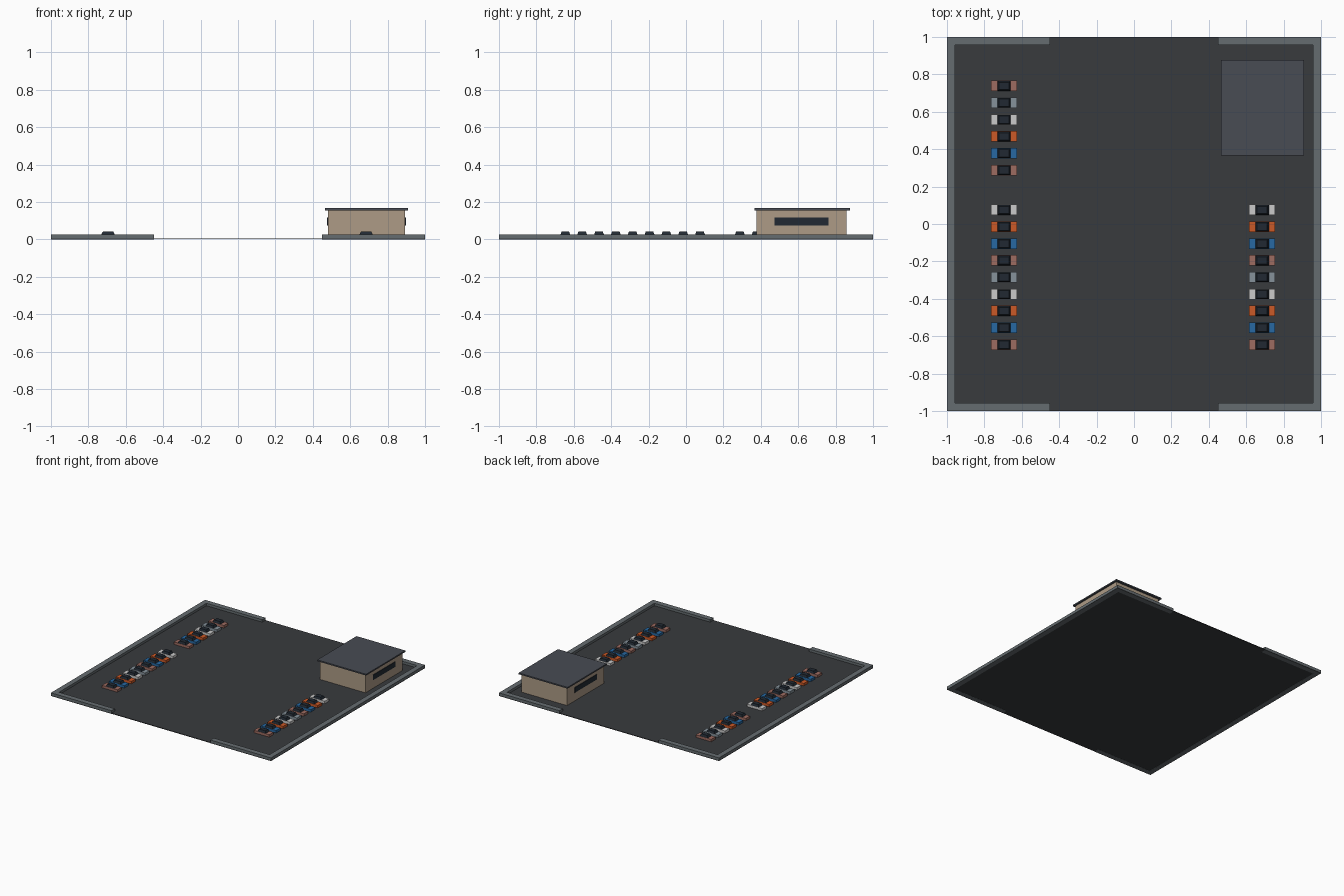
import bpy, bmesh

if "Cube" in bpy.data.objects:
    bpy.data.objects.remove(bpy.data.objects["Cube"])


def material(name, rgb):
    m = bpy.data.materials.new(name)
    m.diffuse_color = (*rgb, 1)
    m.use_nodes = True
    m.node_tree.nodes["Principled BSDF"].inputs["Base Color"].default_value = m.diffuse_color
    return m


ASPHALT = material("asphalt", (0.04, 0.043, 0.048))
CURB = material("curb_grey", (0.13, 0.15, 0.16))
TAN = material("tan_wall", (0.42, 0.33, 0.24))
ROOF = material("roof_grey", (0.065, 0.072, 0.088))
GLASS = material("dark_glass", (0.015, 0.022, 0.032))
PAINTS = [material("paint_" + n, c) for n, c in [
    ("brown", (0.34, 0.15, 0.12)), ("blue", (0.02, 0.14, 0.36)),
    ("orange", (0.60, 0.10, 0.02)), ("white", (0.65, 0.66, 0.66)),
    ("silver", (0.24, 0.29, 0.33))]]


def box(name, x, y, z, mat, taper=(1, 1), mirror=None):
    """Box from (min, max) ranges; taper scales the top face."""
    bm = bmesh.new()
    bmesh.ops.create_cube(bm, size=1)
    for v in bm.verts:
        tx, ty = taper if v.co.z > 0 else (1, 1)
        v.co.x = sum(x) / 2 + v.co.x * (x[1] - x[0]) * tx
        v.co.y = sum(y) / 2 + v.co.y * (y[1] - y[0]) * ty
        v.co.z = sum(z) / 2 + v.co.z * (z[1] - z[0])
    me = bpy.data.meshes.new(name)
    bm.to_mesh(me)
    bm.free()
    me.materials.append(mat)
    ob = bpy.data.objects.new(name, me)
    bpy.context.collection.objects.link(ob)
    if mirror:
        ob.modifiers.new("mirror", "MIRROR").use_axis = mirror
    return ob


# Lot surface and surrounding low walls with a gap at each end
G = 0.006
box("lot_surface", (-1, 1), (-1, 1), (0.001, G), ASPHALT)
box("side_curbs", (0.957, 1), (-1, 1), (0, 0.026), CURB, mirror=(True, False, False))
box("end_curbs", (0.45, 0.957), (0.957, 1), (0, 0.026), CURB, mirror=(True, True, False))

# Building in the back right corner
box("building_walls", (0.481, 0.894), (0.378, 0.858), (G, 0.156), TAN)
box("building_roof", (0.464, 0.908), (0.366, 0.876), (0.156, 0.167), ROOF)
for side, x in (("left", 0.481), ("right", 0.894)):
    box("window_" + side, (x - 0.004, x + 0.004), (0.473, 0.762), (0.075, 0.117), GLASS)


# Parked cars: painted body with a tapered glass cabin
def car(x, y, paint):
    box("car_body", (x - 0.07, x + 0.07), (y - 0.028, y + 0.028), (G, 0.026), paint)
    box("car_cabin", (x - 0.036, x + 0.036), (y - 0.026, y + 0.026), (0.026, 0.043),
        GLASS, taper=(0.75, 0.75))


for x, y0, count in ((-0.695, -0.645, 9), (-0.695, 0.288, 6), (0.685, -0.645, 9)):
    for i in range(count):
        car(x, y0 + 0.09 * i, PAINTS[i % 5])
